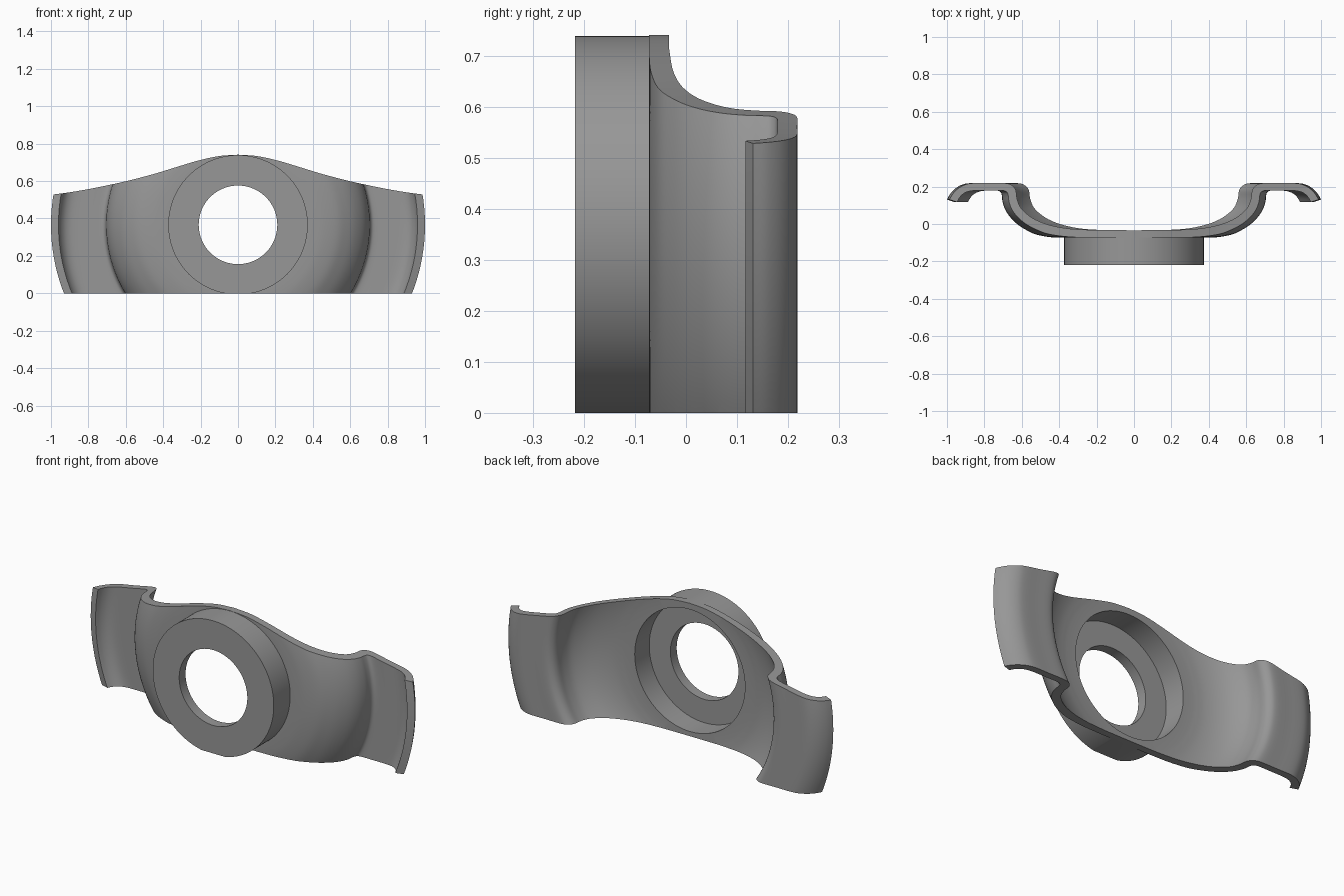
import bpy, bmesh, math
from mathutils import Vector

if "Cube" in bpy.data.objects:
    bpy.data.objects.remove(bpy.data.objects["Cube"])

AXIS_Z = 0.366      # height of the hub axis
SEGMENTS = 144


def smooth_path(points, steps=4):
    """Catmull-Rom curve through 2D points."""
    p = [Vector(q) for q in points]
    p = [2 * p[0] - p[1]] + p + [2 * p[-1] - p[-2]]
    out = []
    for a, b, c, d in zip(p, p[1:], p[2:], p[3:]):
        for i in range(steps):
            t = i / steps
            out.append(0.5 * (2 * b + (c - a) * t + (2 * a - 5 * b + 4 * c - d) * t * t
                              + (3 * b - a - 3 * c + d) * t ** 3))
    return out + [p[-2]]


def make_object(name, bm):
    bmesh.ops.recalc_face_normals(bm, faces=bm.faces)
    mesh = bpy.data.meshes.new(name)
    bm.to_mesh(mesh)
    bm.free()
    obj = bpy.data.objects.new(name, mesh)
    bpy.context.collection.objects.link(obj)
    return obj


# Cross-section (radius, y): hub ring, dished sheet and hooked rim
front = [(0.40, -0.073), (0.46, -0.069), (0.53, -0.054), (0.58, -0.03), (0.625, 0.0),
         (0.665, 0.04), (0.69, 0.08), (0.703, 0.12), (0.706, 0.15), (0.713, 0.17),
         (0.735, 0.179), (0.80, 0.179), (0.88, 0.178), (0.92, 0.167), (0.945, 0.145),
         (0.96, 0.117)]
back = [(1.0, 0.131), (0.982, 0.162), (0.955, 0.19), (0.92, 0.21), (0.88, 0.218),
        (0.80, 0.218), (0.72, 0.218), (0.688, 0.206), (0.671, 0.18), (0.665, 0.135),
        (0.647, 0.085), (0.60, 0.035), (0.54, 0.0), (0.47, -0.023), (0.40, -0.033)]
hub_front = [(0.21, -0.218), (0.373, -0.218), (0.373, -0.073)]
hub_back = [(0.34, -0.034), (0.34, -0.162), (0.21, -0.162)]
profile = hub_front + smooth_path(front) + smooth_path(back) + hub_back

# Revolve the cross-section around the hub axis
bm = bmesh.new()
rings = []
for s in range(SEGMENTS):
    a = 2 * math.pi * s / SEGMENTS
    rings.append([bm.verts.new((r * math.cos(a), y, AXIS_Z + r * math.sin(a)))
                  for r, y in profile])
n = len(profile)
for s in range(SEGMENTS):
    r0, r1 = rings[s], rings[(s + 1) % SEGMENTS]
    for i in range(n):
        j = (i + 1) % n
        bm.faces.new((r0[i], r0[j], r1[j], r1[i]))
bracket = make_object("hub_bracket", bm)

# Outline that trims the disc to two arms: flat bottom, bell-shaped top
half = smooth_path([(0, 0.741), (0.1, 0.734), (0.2, 0.713), (0.3, 0.684), (0.45, 0.638),
                    (0.6, 0.599), (0.7, 0.577), (0.8, 0.557), (0.9, 0.54), (1.0, 0.527),
                    (1.1, 0.518)])
outline = [(-x, z) for x, z in reversed(half[1:])] + [(x, z) for x, z in half]
outline += [(1.1, 0.0), (-1.1, 0.0)]
bm = bmesh.new()
face = bm.faces.new([bm.verts.new((x, -0.5, z)) for x, z in outline])
side = bmesh.ops.extrude_face_region(bm, geom=[face])["geom"]
bmesh.ops.translate(bm, vec=(0, 1, 0),
                    verts=[v for v in side if isinstance(v, bmesh.types.BMVert)])
cutter = make_object("outline_cutter", bm)
cutter.hide_render = True

# Trim, then discard the cutter
trim = bracket.modifiers.new("trim", "BOOLEAN")
trim.operation = "INTERSECT"
trim.solver = "EXACT"
trim.object = cutter
bpy.context.view_layer.objects.active = bracket
bracket.select_set(True)
bpy.ops.object.modifier_apply(modifier="trim")
bpy.data.objects.remove(cutter, do_unlink=True)

# Single grey metal, smooth with sharp rims
metal = bpy.data.materials.new("grey_metal")
metal.diffuse_color = (0.31, 0.31, 0.31, 1)
metal.use_nodes = True
metal.node_tree.nodes["Principled BSDF"].inputs["Base Color"].default_value = metal.diffuse_color
bracket.data.materials.clear()
bracket.data.materials.append(metal)
bpy.ops.object.shade_smooth_by_angle(angle=math.radians(35))
